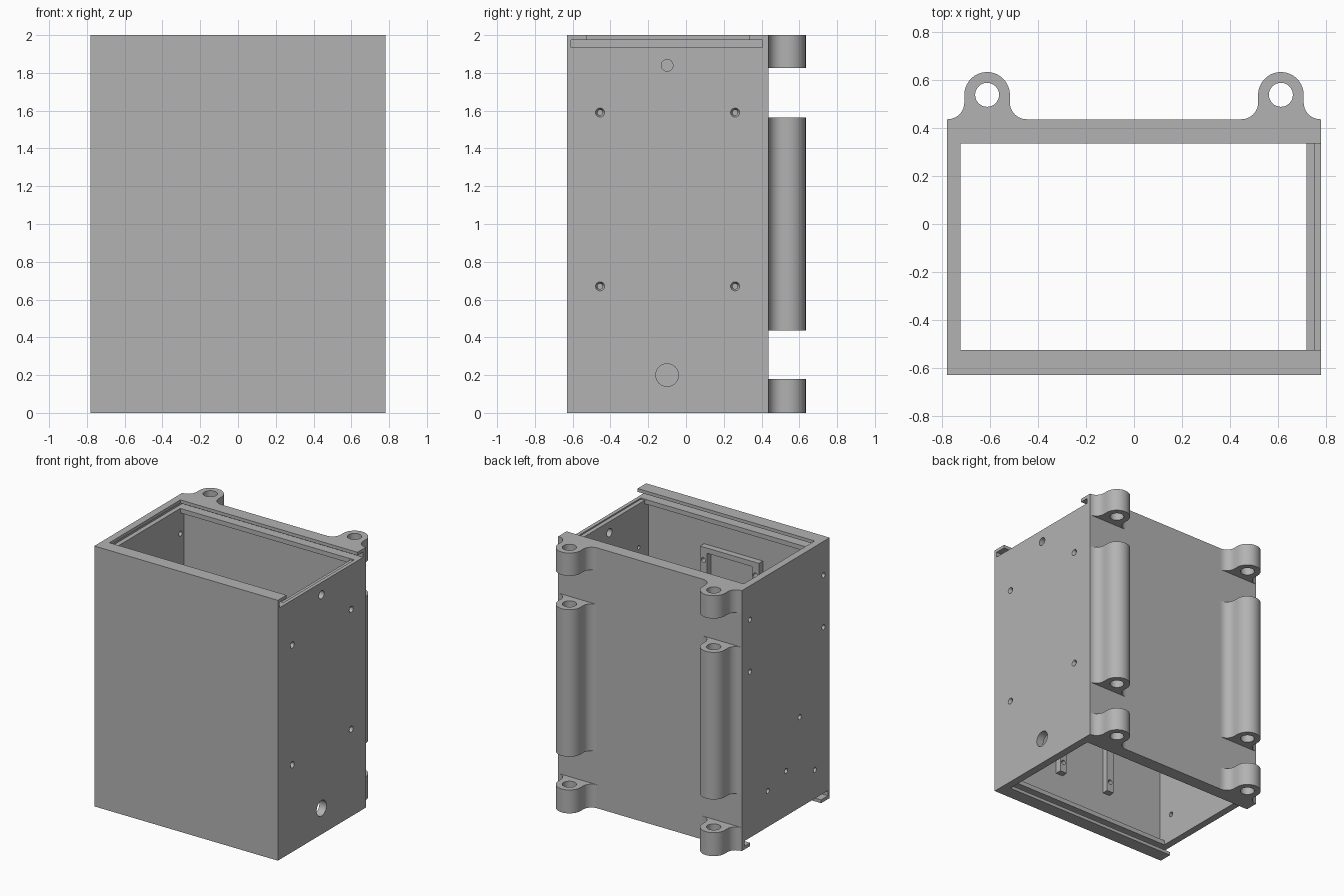
import bpy, bmesh, math
from mathutils import Matrix, Vector

cube = bpy.data.objects.get("Cube")
if cube:
    bpy.data.objects.remove(cube, do_unlink=True)

GREY = (0.45, 0.45, 0.45, 1)
mat = bpy.data.materials.new("plain grey")
mat.use_nodes = True
mat.diffuse_color = GREY
mat.node_tree.nodes["Principled BSDF"].inputs["Base Color"].default_value = GREY


def make(name, bm):
    bmesh.ops.recalc_face_normals(bm, faces=bm.faces)
    mesh = bpy.data.meshes.new(name)
    bm.to_mesh(mesh)
    bm.free()
    ob = bpy.data.objects.new(name, mesh)
    bpy.context.collection.objects.link(ob)
    return ob


def box(name, x, y, z):
    bm = bmesh.new()
    bmesh.ops.create_cube(bm, size=1)
    for v in bm.verts:
        v.co = Vector([(r[0] + r[1]) / 2 + c * (r[1] - r[0]) for r, c in zip((x, y, z), v.co)])
    return make(name, bm)


def rod(name, centre, axis, r1, depth, r2=None):
    bm = bmesh.new()
    turn = Vector((0, 0, 1)).rotation_difference(Vector(axis)).to_matrix().to_4x4()
    bmesh.ops.create_cone(bm, cap_ends=True, segments=32, radius1=r1,
                          radius2=r1 if r2 is None else r2, depth=depth,
                          matrix=Matrix.Translation(centre) @ turn)
    return make(name, bm)


def cut(ob, cutters):
    bpy.context.view_layer.objects.active = ob
    for c in cutters:
        mod = ob.modifiers.new("cut", 'BOOLEAN')
        mod.operation, mod.solver, mod.object = 'DIFFERENCE', 'EXACT', c
        bpy.ops.object.modifier_apply(modifier=mod.name)
        bpy.data.objects.remove(c, do_unlink=True)


def finish(ob):
    ob.data.materials.clear()
    ob.data.materials.append(mat)
    bpy.ops.object.select_all(action='DESELECT')
    ob.select_set(True)
    bpy.context.view_layer.objects.active = ob
    bpy.ops.object.shade_smooth_by_angle(angle=math.radians(30))


# Housing: hollow body, open at both ends
W, FRONT, BACK = 0.78, -0.63, 0.437
housing = box("housing", (-W, W), (FRONT, BACK), (0, 2))
mouth_y, groove_y = (-0.526, 0.336), (-0.61, 0.405)
cutters = [
    box("cavity", (-0.725, 0.72), (-0.575, 0.38), (0.1, 1.9)),
    box("throat", (-0.725, 0.72), (-0.525, 0.335), (-0.1, 2.1)),
    # Sliding cover grooves, upper opens to +x and lower opens to -x
    box("upper_groove", (-0.76, 0.9), groove_y, (1.935, 1.975)),
    box("upper_mouth", (-0.724, 0.9), mouth_y, (1.95, 2.1)),
    box("upper_step", (0.7, 0.752), mouth_y, (1.925, 1.95)),
    box("lower_groove", (-0.9, 0.76), groove_y, (0.025, 0.065)),
    box("lower_mouth", (-0.9, 0.719), mouth_y, (-0.1, 0.05)),
]
# Cable holes and countersunk screw holes in the +x wall
for z, r in ((0.2, 0.06), (1.84, 0.031)):
    cutters.append(rod("cable_hole", (0.75, -0.1, z), (1, 0, 0), r, 0.2))
for y in (-0.455, 0.26):
    for z in (0.67, 1.59):
        cutters.append(rod("screw_hole", (0.75, y, z), (1, 0, 0), 0.014, 0.2))
        cutters.append(rod("countersink", (W, y, z), (1, 0, 0), 0.014, 0.04, 0.034))
# Small holes in the -x wall
for y, z in ((-0.555, 1.74), (-0.555, 1.34), (0.338, 1.74), (0.338, 1.34),
             (-0.267, 0.76), (-0.1, 0.41), (-0.45, 0.285), (0.12, 0.34)):
    cutters.append(rod("pin_hole", (-0.75, y, z), (1, 0, 0), 0.019, 0.2))
cut(housing, cutters)
finish(housing)

# Mounting bracket on the inside of the front wall
bracket = box("bracket", (-0.25, 0.25), (-0.58, -0.527), (0.32, 1.7))
cutters = [box("bracket_gap", (-0.19, 0.19), (-0.7, -0.4), (0.2, 1.66))]
for x in (-0.22, 0.22):
    for z in (0.4, 1.6):
        cutters.append(rod("bracket_hole", (x, -0.55, z), (0, 1, 0), 0.018, 0.2))
cut(bracket, cutters)
finish(bracket)


# Hinge lugs: round eye with filleted neck
def arc(cx, cy, r, a0, a1, n):
    angles = [math.radians(a0 + (a1 - a0) * i / n) for i in range(n + 1)]
    return [(cx + r * math.cos(a), cy + r * math.sin(a)) for a in angles]


EYE, FILLET, EYE_Y = 0.095, 0.07, 0.539


def lug(name, cx, z0, z1):
    off, fy = EYE + FILLET, BACK + FILLET
    pts = [(off, BACK - 0.02)]
    pts += arc(off, fy, FILLET, 270, 180, 10)
    pts += arc(0, EYE_Y, EYE, 0, 180, 28)
    pts += arc(-off, fy, FILLET, 0, -90, 10)
    pts += [(-off, BACK - 0.02)]
    bm = bmesh.new()
    face = bm.faces.new([bm.verts.new((cx + x, y, z0)) for x, y in pts])
    new = bmesh.ops.extrude_face_region(bm, geom=[face])["geom"]
    bmesh.ops.translate(bm, vec=(0, 0, z1 - z0),
                        verts=[v for v in new if isinstance(v, bmesh.types.BMVert)])
    ob = make(name, bm)
    cut(ob, [rod("bore", (cx, EYE_Y, (z0 + z1) / 2), (0, 0, 1), 0.05, z1 - z0 + 0.1)])
    finish(ob)


for side, x in (("left", 0.613), ("right", -0.613)):
    for level, z0, z1 in (("lower", 0, 0.18), ("middle", 0.435, 1.565), ("upper", 1.825, 2)):
        lug(f"{side}_{level}_hinge_lug", x, z0, z1)
